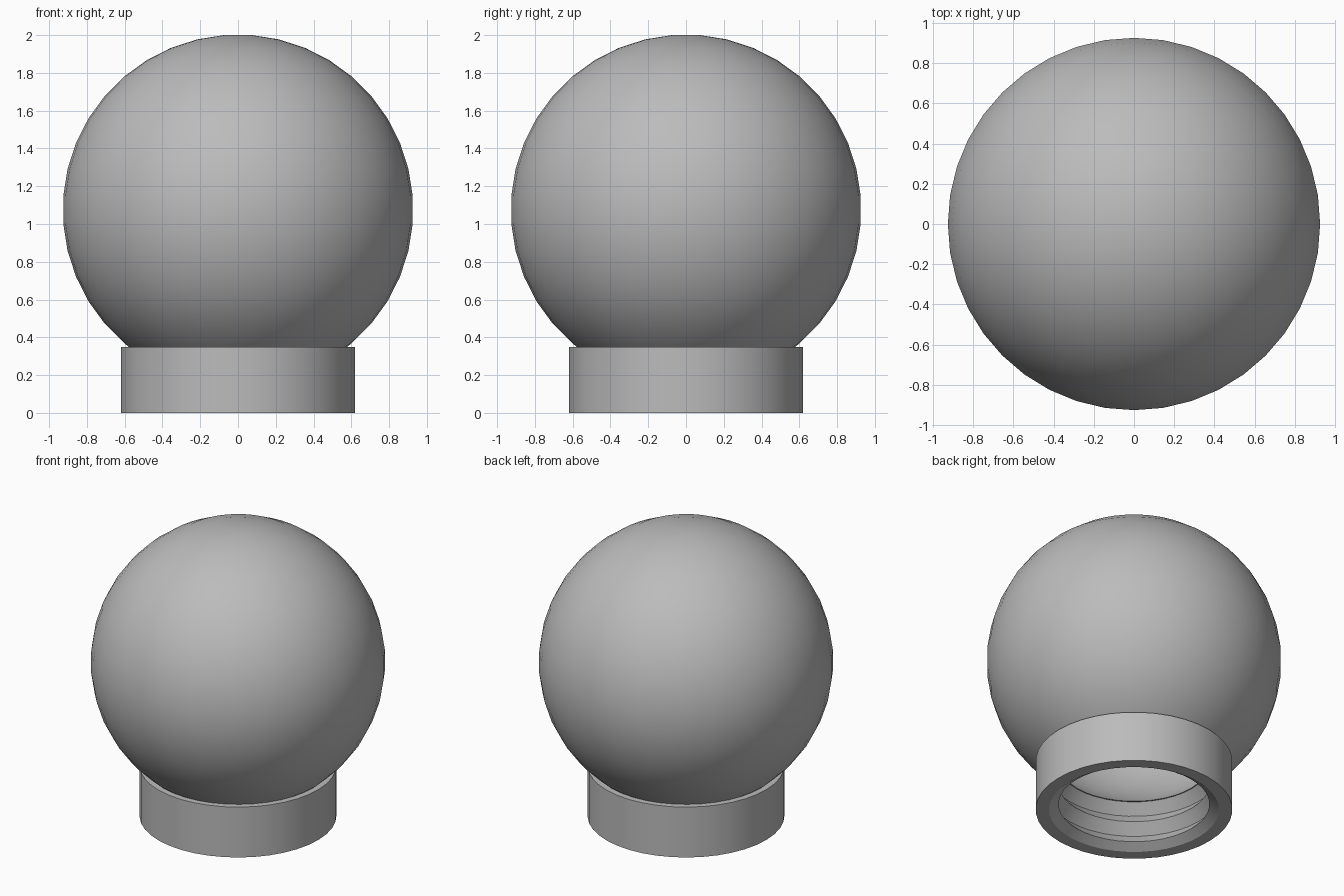
import bpy, bmesh
from math import sin, cos, tau, radians, sqrt

cube = bpy.data.objects.get("Cube")
if cube:
    bpy.data.objects.remove(cube, do_unlink=True)

SEGMENTS = 40
COLLAR_TOP = 0.35
CENTRE_Z = 1.075

grey = bpy.data.materials.new("plain_grey")
grey.use_nodes = True
colour = (0.5, 0.5, 0.5, 1)
grey.diffuse_color = colour
grey.node_tree.nodes["Principled BSDF"].inputs["Base Color"].default_value = colour


def lathe(name, profile, closed, angle):
    """Revolve (radius, z) points around the z axis."""
    bm = bmesh.new()
    rings = [[bm.verts.new((r * cos(tau * i / SEGMENTS), r * sin(tau * i / SEGMENTS), z))
              for i in range(SEGMENTS)] for r, z in profile]
    pairs = list(zip(rings, rings[1:]))
    if closed:
        pairs.append((rings[-1], rings[0]))
    else:
        bm.faces.new(rings[0])
        bm.faces.new(rings[-1])
    for a, b in pairs:
        for i in range(SEGMENTS):
            j = (i + 1) % SEGMENTS
            bm.faces.new((a[i], a[j], b[j], b[i]))
    bmesh.ops.recalc_face_normals(bm, faces=bm.faces[:])
    mesh = bpy.data.meshes.new(name)
    bm.to_mesh(mesh)
    bm.free()
    mesh.materials.append(grey)
    obj = bpy.data.objects.new(name, mesh)
    bpy.context.collection.objects.link(obj)
    bpy.ops.object.select_all(action='DESELECT')
    obj.select_set(True)
    bpy.context.view_layer.objects.active = obj
    bpy.ops.object.shade_smooth_by_angle(angle=radians(angle))
    return obj


def arc(radius, cut_z):
    """Sphere outline from the flat pole down to a cut height."""
    points = []
    for k in range(16):
        a = radians(4.5 + 9 * k)
        z = CENTRE_Z + radius * cos(a)
        if z > cut_z + 0.01:
            points.append((radius * sin(a), z))
    points.append((sqrt(radius ** 2 - (CENTRE_Z - cut_z) ** 2), cut_z))
    return points


# Hollow globe, open into the collar
seat = COLLAR_TOP - 0.02
lathe("globe", arc(0.928, seat) + arc(0.88, seat)[::-1], False, 30)

# Collar with V-shaped thread ridges inside
pitch, crest, root = 0.146, 0.475, 0.535
thread = [(root, 0)]
for k in range(3):
    z = 0.04 + pitch * k
    thread.append((crest, z))
    if k < 2:
        thread.append((root, z + pitch / 2))
collar = [(0.62, 0), (0.62, COLLAR_TOP), (0.5, COLLAR_TOP)] + thread[::-1]
lathe("threaded_collar", collar, True, 30)
